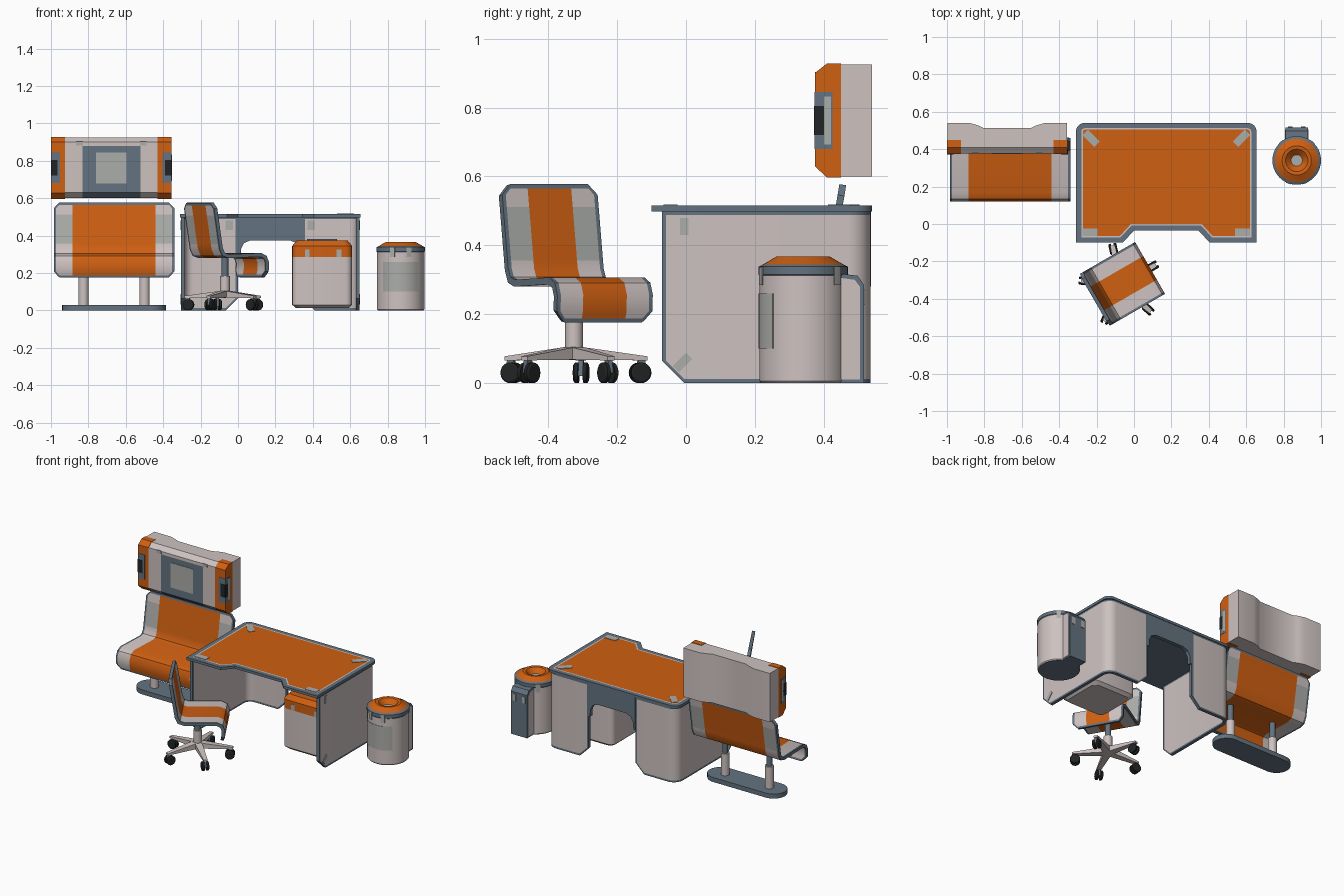
import bpy, bmesh
from math import cos, sin, pi, radians
from mathutils import Vector

cube = bpy.data.objects.get("Cube")
if cube:
    bpy.data.objects.remove(cube, do_unlink=True)

# Colours
LIGHT, ORANGE, PANE, SLATE, BLACK = range(5)
MATS = []
for label, rgb in (("warm white", (0.61, 0.54, 0.53)), ("orange", (0.62, 0.115, 0.006)),
                   ("pale grey", (0.41, 0.42, 0.40)), ("slate", (0.125, 0.17, 0.215)),
                   ("black", (0.016, 0.017, 0.018))):
    m = bpy.data.materials.new(label)
    m.use_nodes = True
    m.diffuse_color = (*rgb, 1)
    m.node_tree.nodes["Principled BSDF"].inputs["Base Color"].default_value = (*rgb, 1)
    MATS.append(m)


def finish(name, bm, loc, rot, thick=0):
    me = bpy.data.meshes.new(name)
    bm.to_mesh(me)
    bm.free()
    for m in MATS:
        me.materials.append(m)
    ob = bpy.data.objects.new(name, me)
    bpy.context.collection.objects.link(ob)
    ob.location, ob.rotation_euler = loc, rot
    bpy.ops.object.select_all(action='DESELECT')
    ob.select_set(True)
    bpy.context.view_layer.objects.active = ob
    if thick:
        mod = ob.modifiers.new("thickness", 'SOLIDIFY')
        mod.thickness, mod.offset, mod.use_even_offset = thick, 0, True
        bpy.ops.object.modifier_apply(modifier=mod.name)
    bpy.ops.object.shade_smooth_by_angle(angle=radians(32))
    return ob


def sheet(name, rows, colour, thick, loc=(0, 0, 0), rot=(0, 0, 0)):
    """Thin panel from a grid of points; colour(row, column) picks the material."""
    bm = bmesh.new()
    g = [[bm.verts.new(p) for p in row] for row in rows]
    for i in range(len(g) - 1):
        for j in range(len(g[0]) - 1):
            f = bm.faces.new((g[i][j], g[i][j + 1], g[i + 1][j + 1], g[i + 1][j]))
            f.material_index = colour(i, j)
    return finish(name, bm, loc, rot, thick)


def loft(name, rings, colour, loc=(0, 0, 0), rot=(0, 0, 0), borders=()):
    """Closed solid through rings; colour is one index, or colour(band, side) with caps at -1 and the last band."""
    pick = colour if callable(colour) else lambda i, j: colour
    bm = bmesh.new()
    g = [[bm.verts.new(p) for p in ring] for ring in rings]
    n = len(g[0])
    for i in range(len(g) - 1):
        for j in range(n):
            k = (j + 1) % n
            bm.faces.new((g[i][j], g[i][k], g[i + 1][k], g[i + 1][j])).material_index = pick(i, j)
    bm.faces.new(g[0]).material_index = pick(-1, 0)
    top = bm.faces.new(g[-1])
    top.material_index = pick(len(g) - 1, 0)
    bmesh.ops.recalc_face_normals(bm, faces=bm.faces)
    for width, mat in borders:
        bmesh.ops.inset_individual(bm, faces=[top], thickness=width, use_even_offset=True)
        top.material_index = mat
    return finish(name, bm, loc, rot)


def arc(cx, cy, r, a0, a1, n):
    return [(cx + r * cos(a0 + (a1 - a0) * k / n), cy + r * sin(a0 + (a1 - a0) * k / n)) for k in range(n + 1)]


def flat(pts, z):
    return [(x, y, z) for x, y in pts]


def along_x(pts, x):
    return [(x, y, z) for y, z in pts]


def rrect(x0, x1, y0, y1, r):
    return (arc(x1 - r, y1 - r, r, 0, pi / 2, 4) + arc(x0 + r, y1 - r, r, pi / 2, pi, 4)
            + arc(x0 + r, y0 + r, r, pi, 1.5 * pi, 4) + arc(x1 - r, y0 + r, r, 1.5 * pi, 2 * pi, 4))


def box(name, c, size, mat, rot=(0, 0, 0)):
    a, b, d = (s / 2 for s in size)
    base = [(-a, -b), (a, -b), (a, b), (-a, b)]
    return loft(name, [flat(base, -d), flat(base, d)], mat, c, rot)


def rod(name, x, y, z0, z1, r, mat):
    ring = arc(x, y, r, 0, 2 * pi, 24)[:-1]
    return loft(name, [flat(ring, z0), flat(ring, z1)], mat)


# Bent seat shell shared by the chair and the bench: (forward, height)
PROFILE = [(.16, .178), (.162, .19), (.168, .21), (.17, .255), (.158, .284), (.13, .297), (-.07, .29),
           (-.1, .3), (-.115, .33), (-.119, .355), (-.144, .51), (-.15, .545), (-.153, .563), (-.155, .576)]


def seat_shell(name, half, stripe, loc, turn):
    rows = []
    for f, z in PROFILE:
        h = half - max(0, .03 - (z - .178), .03 - (.576 - z))
        rows.append([(x, -f, z) for x in (-h, .012 - h, -stripe, stripe, h - .012, h)])

    def colour(i, j):
        if j in (0, 4) or i in (0, len(rows) - 2):
            return SLATE
        return ORANGE if j == 2 else PANE if i == 9 else LIGHT
    sheet(name, rows, colour, .02, loc, (0, 0, turn))


# Office chair
CX, CY = -.07, -.325
seat_shell("chair_shell", .16, .073, (CX, CY, 0), radians(120))
rod("chair_column", CX, CY, .075, .185, .026, LIGHT)
rod("chair_piston", CX, CY, .185, .29, .018, SLATE)
for k in range(5):
    place = dict(loc=(CX, CY, 0), rot=(0, 0, radians(30 + 72 * k)))
    loft("chair_leg", [[(r, -w, z0), (r, w, z0), (r, w, z1), (r, -w, z1)] for r, w, z0, z1 in
                       ((0, .022, .068, .107), (.04, .022, .068, .102), (.215, .012, .066, .078))], LIGHT, **place)
    fork = [(.18, .02), (.215, .03), (.21, .068), (.19, .068)]
    loft("caster_fork", [[(x, y, z) for x, z in fork] for y in (-.007, .007)], SLATE, **place)
    for s in (-1, 1):
        rings = [[(x, s * y, z) for x, z in arc(.196, .03, r, 0, 2 * pi, 20)[:-1]]
                 for y, r in ((.007, .03), (.018, .03), (.022, .024))]
        loft("caster_wheel", rings, BLACK, **place)

# Bench
BX, BY = -.6625, .30
seat_shell("bench_shell", .322, .222, (BX, BY, 0), 0)
foot = arc(BX + .195, BY, .083, -pi / 2, pi / 2, 12) + arc(BX - .195, BY, .083, pi / 2, 1.5 * pi, 12)
loft("bench_foot", [flat(foot, 0), flat(foot, .03)], SLATE)
for s in (-1, 1):
    rod("bench_post", BX + s * .163, BY, .03, .175, .027, LIGHT)
    rod("bench_piston", BX + s * .163, BY, .175, .29, .018, SLATE)

# Wall cabinet, recessed along its back
KX = -.6775
front = [(.45, .6), (.41, .6), (.378, .63), (.378, .88), (.378, .9), (.41, .925), (.45, .925)]
stations = ((.319, .54), (.2, .54), (.155, .527), (.125, .512))
spans = [(-x, y) for x, y in stations] + [(x, y) for x, y in reversed(stations)]
loft("cabinet_body", [along_x(front + [(yb, .925), (yb, .6)], KX + x) for x, yb in spans],
     lambda i, j: SLATE if 2 <= i <= 4 and j in (1, 2) else LIGHT)
box("cabinet_window", (KX, .377, .762), (.165, .004, .165), PANE)
cap = [(.45, .597), (.409, .597), (.375, .629), (.375, .901), (.409, .928), (.45, .928)]
for s in (-1, 1):
    loft("cabinet_end_cap", [along_x(cap, KX + s * x) for x in (.247, .3215)], ORANGE)
    box("cabinet_handle_mount", (KX + s * .298, .399, .7625), (.05, .052, .165), SLATE)
    box("cabinet_handle_plate", (KX + s * .32, .411, .7625), (.007, .02, .14), PANE)
    box("cabinet_handle_grip", (KX + s * .306, .388, .7625), (.035, .034, .085), BLACK)
    box("cabinet_tab", (KX + s * .17, .377, .893), (.035, .004, .02), PANE)

# Desk top with border and inlay
DX = .1725
outline = ([(-.31, -.1), (-.06, -.1), (0, -.035), (.345, -.035), (.405, -.1), (.655, -.1)]
           + arc(.61, .495, .045, 0, pi / 2, 6) + arc(-.265, .495, .045, pi / 2, pi, 6))
loft("desk_top", [flat(outline, .498), flat(outline, .515)], SLATE, borders=((.028, LIGHT), (.008, ORANGE)))

# Desk legs: side panels wrapping round the back corners
SIDE, R, END = .54, .055, .866


def wing_point(s, u, z):
    if u <= SIDE:
        x, y = .64, u - .07
    elif u <= SIDE + R * pi / 2:
        a = (u - SIDE) / R
        x, y = .585 + R * cos(a), .47 + R * sin(a)
    else:
        x, y = .585 - (u - SIDE - R * pi / 2), .525
    return (DX + s * (x - DX), y, z)


for s in (-1, 1):
    rows = []
    for z in (0, .012, .065, .488, .5):
        d = max(0, .065 - z)
        us = [d, d + .012] + [SIDE + R * pi / 2 * k / 6 for k in range(7)] + [END - d - .012, END - d]
        rows.append([wing_point(s, u, z) for u in us])
    sheet("desk_leg_panel", rows, lambda i, j: SLATE if i in (0, 3) or j in (0, 9) else LIGHT, .02)
    # Reflective tabs
    box("desk_side_tab", (DX + s * .478, -.005, .455), (.004, .025, .05), PANE)
    box("desk_side_corner_tab", (DX + s * .478, -.01, .06), (.004, .055, .025), PANE, (radians(45), 0, 0))
    box("desk_front_corner_tab", (DX + s * .407, -.045, .516), (.08, .04, .004), PANE)
    box("desk_back_corner_tab", (DX + s * .402, .458, .516), (.09, .04, .004), PANE, (0, 0, s * radians(45)))
    box("desk_inner_tab", (DX + s * .22, .514, .455), (.04, .004, .05), PANE)

# Arched modesty panel
half_arch = [(.173, .5), (.173, .28), (.16, .28), (.156, .33), (.14, .36), (.105, .375)]
arch = [(DX + x, z) for x, z in half_arch] + [(DX - x, z) for x, z in reversed(half_arch)]
loft("desk_modesty_panel", [[(x, y, z) for x, z in arch] for y in (.513, .537)], SLATE)

# Pedestal under the desk
levels = ((.02, .012), (0, .03), (0, .285), (0, .345), (.025, .375))
loft("pedestal", [flat(rrect(.29 + d, .61 - d, .05 + d, .36 - d, .035), z) for d, z in levels],
     lambda i, j: ORANGE if i >= 2 else LIGHT)
for x in (.37, .54):
    box("pedestal_tab", (x, .049, .305), (.025, .004, .04), PANE)
box("pedestal_top_plate", (.45, .205, .378), (.16, .16, .008), SLATE)

# Waste bin with funnel lid
WX, WY = .87, .34
steps = ((.122, 0, LIGHT), (.127, .006, LIGHT), (.127, .312, SLATE), (.13, .316, SLATE), (.13, .338, SLATE),
         (.116, .345, ORANGE), (.078, .367, ORANGE), (.06, .365, ORANGE), (.03, .335, PANE))
loft("waste_bin", [flat(arc(WX, WY, r, 0, 2 * pi, 40)[:-1], z) for r, z, c in steps],
     lambda i, j: SLATE if i < 0 else steps[i][2])
sheet("bin_label", [flat(arc(WX, WY, .128, radians(223), radians(317), 12), z) for z in (.1, .26)],
      lambda i, j: PANE, .003)
for a in (50, 130, 250, 290):
    sheet("bin_ring_tab", [flat(arc(WX, WY, .1305, radians(a - 6), radians(a + 6), 3), z) for z in (.285, .337)],
          lambda i, j: PANE, .003)

# Bin backing block
block = [(.43, 0), (.517, 0), (.517, .285), (.498, .312), (.43, .32)]
cheek = [(.43, .01), (.505, .01), (.505, .28), (.49, .3), (.43, .308)]
loft("bin_back_block", [along_x(block, x) for x in (.81, .93)], SLATE)
loft("bin_block_cheeks", [along_x(cheek, x) for x in (.808, .932)], LIGHT)
for x in (.835, .905):
    box("bin_block_tab", (x, .518, .25), (.025, .004, .045), PANE)
